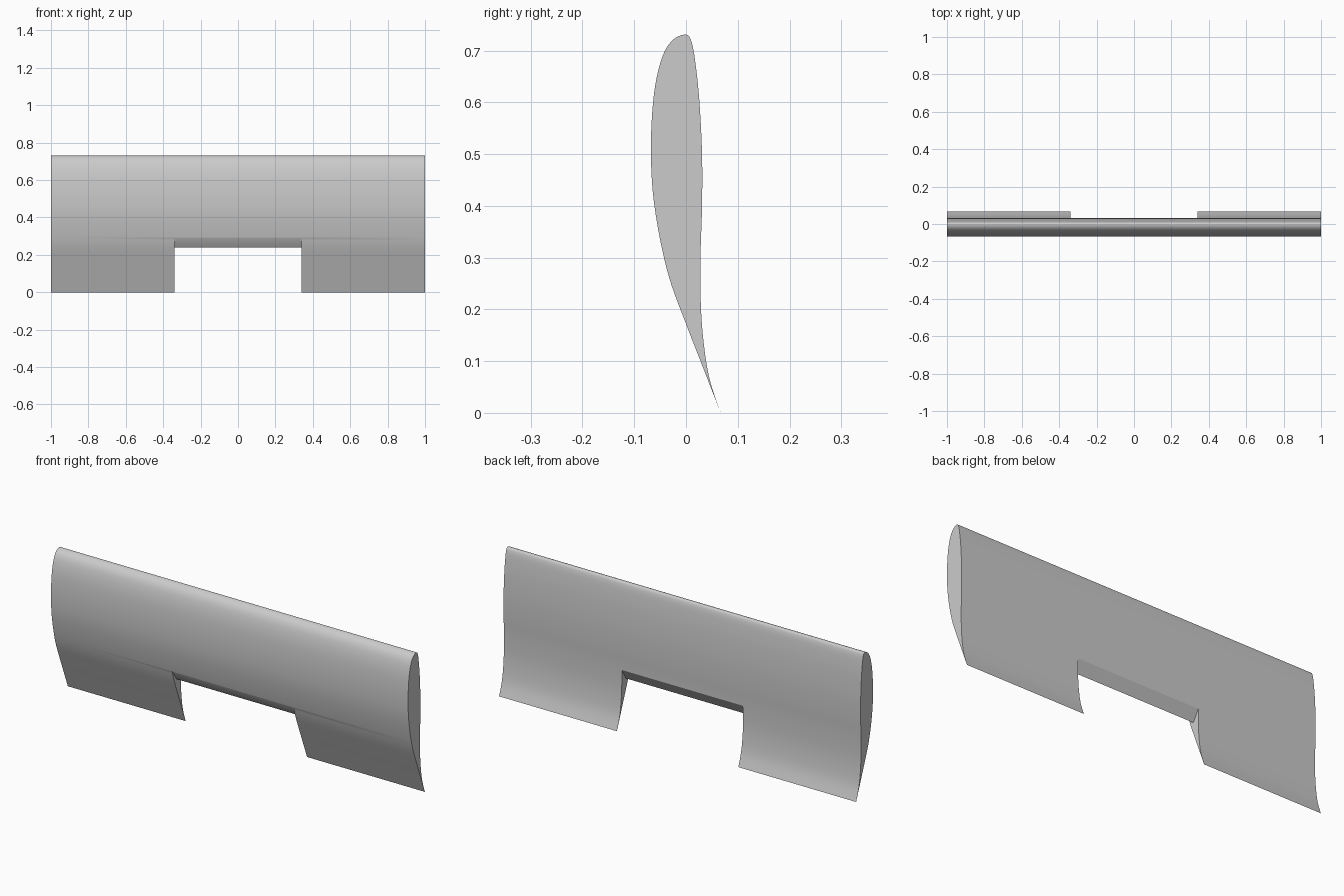
import bpy
import bmesh
from mathutils import Vector

cube = bpy.data.objects.get("Cube")
if cube:
    bpy.data.objects.remove(cube, do_unlink=True)

# Single grey material
grey = bpy.data.materials.new("plain grey")
grey.use_nodes = True
grey.diffuse_color = (0.6, 0.6, 0.6, 1)
grey.node_tree.nodes["Principled BSDF"].inputs["Base Color"].default_value = (0.6, 0.6, 0.6, 1)


def smooth_path(points, steps):
    """Catmull-Rom curve through (y, z) points."""
    pts = [Vector(p) for p in points]
    pts = [pts[0]] + pts + [pts[-1]]
    path = []
    for a, b, c, d in zip(pts, pts[1:], pts[2:], pts[3:]):
        for i in range(steps):
            t = i / steps
            path.append(0.5 * (2 * b + (c - a) * t
                               + (2 * a - 5 * b + 4 * c - d) * t ** 2
                               + (3 * b - a - 3 * c + d) * t ** 3))
    return path + [pts[-1]]


def extrude_section(name, section, half_width):
    """Solid made by sweeping a (y, z) section along x."""
    bm = bmesh.new()
    face = bm.faces.new([bm.verts.new((-half_width, y, z)) for y, z in section])
    swept = bmesh.ops.extrude_face_region(bm, geom=[face])["geom"]
    moved = [v for v in swept if isinstance(v, bmesh.types.BMVert)]
    bmesh.ops.translate(bm, verts=moved, vec=(2 * half_width, 0, 0))
    bmesh.ops.recalc_face_normals(bm, faces=bm.faces)
    mesh = bpy.data.meshes.new(name)
    bm.to_mesh(mesh)
    bm.free()
    mesh.materials.append(grey)
    obj = bpy.data.objects.new(name, mesh)
    bpy.context.collection.objects.link(obj)
    return obj


# Airfoil section: trailing edge, up the front, over the nose, down the back
airfoil = [
    (.067, 0), (.03, .095), (0, .172), (-.029, .25), (-.047, .32), (-.061, .4),
    (-.067, .47), (-.067, .55), (-.06, .63), (-.045, .69), (-.025, .721),
    (0, .731), (.011, .716), (.019, .67), (.026, .6), (.031, .5), (.031, .4),
    (.028, .3), (.029, .2), (.036, .12), (.047, .06), (.067, 0),
]
wing = extrude_section("wing_panel", smooth_path(airfoil, 5)[:-1], 1)

# Trailing edge cutout whose upper wall is a downward wedge
notch = [(-.2, -.1), (.1, -.1), (.1, .415), (-.005, .24), (-.2, .522)]
cutter = extrude_section("cutout_cutter", notch, .34)
cutter.hide_render = True

cut = wing.modifiers.new("cutout", 'BOOLEAN')
cut.operation = 'DIFFERENCE'
cut.solver = 'EXACT'
cut.object = cutter

bpy.ops.object.select_all(action='DESELECT')
wing.select_set(True)
bpy.context.view_layer.objects.active = wing
bpy.ops.object.modifier_apply(modifier=cut.name)
bpy.data.objects.remove(cutter, do_unlink=True)
bpy.ops.object.shade_smooth_by_angle()
